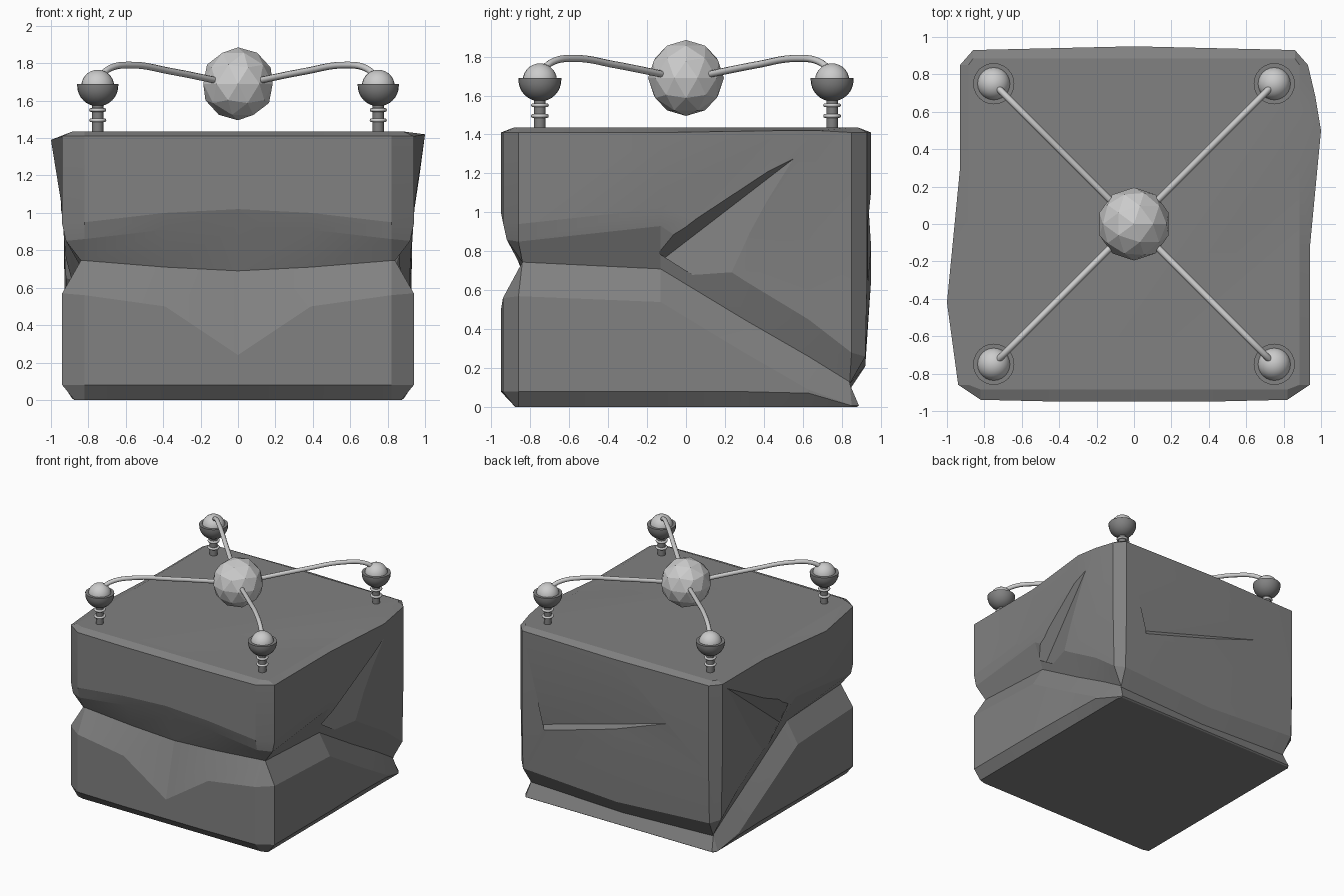
import bpy, bmesh, math
from mathutils import Vector

if "Cube" in bpy.data.objects:
    bpy.data.objects.remove(bpy.data.objects["Cube"])


def grey(name, v):
    m = bpy.data.materials.new(name)
    m.diffuse_color = (v, v, v, 1)
    m.use_nodes = True
    m.node_tree.nodes["Principled BSDF"].inputs["Base Color"].default_value = m.diffuse_color
    return m


DARK = grey("dark_stone", 0.22)


def link(name, bm):
    bmesh.ops.recalc_face_normals(bm, faces=bm.faces)
    me = bpy.data.meshes.new(name)
    bm.to_mesh(me)
    bm.free()
    ob = bpy.data.objects.new(name, me)
    bpy.context.collection.objects.link(ob)
    return ob


def activate(ob):
    bpy.ops.object.select_all(action='DESELECT')
    ob.select_set(True)
    bpy.context.view_layer.objects.active = ob


def smooth(ob, angle):
    activate(ob)
    bpy.ops.object.shade_smooth_by_angle(angle=math.radians(angle))


def clamp(v, lim):
    return max(-lim, min(lim, v))


# Half outline, front centre to back centre:
# x, y, groove lower lip z, groove valley z, groove upper lip z, shoulder z
STATIONS = [
    (0.00, -0.95, 0.24, 0.69, 0.93, 1.02),
    (0.39, -0.95, 0.50, 0.71, 0.91, 1.00),
    (0.82, -0.94, 0.56, 0.745, 0.86, 0.95),
    (0.94, -0.86, 0.57, 0.745, 0.85, 0.94),
    (0.94, -0.13, 0.54, 0.71, 0.93, 1.02),
    (0.93, 0.30, 0.28, 0.45, 0.65, 0.90),
    (0.93, 0.63, 0.09, 0.26, 0.45, 0.82),
    (0.93, 0.85, 0.01, 0.13, 0.28, 0.75),
    (0.86, 0.93, 0.01, 0.12, 0.26, 0.68),
    (0.00, 0.95, 0.01, 0.09, 0.21, 0.65),
]


def column(i, side):
    x, y, low, valley, up, mid = STATIONS[i]
    x *= side
    lip = 0.95 - 0.07 * (1 - min(1, low / 0.1))
    levels = [(0.875, 0), (lip, min(0.08, low * 0.8)), (lip, low), (0.84, valley),
              (0.92, up), (0.96, mid), (0.96, 1.41), (0.885, 1.435)]
    pts = [Vector((clamp(x, l), clamp(y, l), z)) for l, z in levels]
    # uneven bulges along the top edges
    if side > 0 and i == 5:
        pts[6] = Vector((1.0, 0.5, 1.42))
    if side > 0 and i == 6:
        pts[6] = Vector((0.97, 0.68, 1.42))
    if side < 0 and i == 4:
        pts[6] = Vector((-1.0, -0.42, 1.39))
    return pts


# Rock body lofted around the box
n = len(STATIONS)
order = [(i, 1) for i in range(n)] + [(i, -1) for i in range(n - 2, 0, -1)]
bm = bmesh.new()
cols = [[bm.verts.new(p) for p in column(i, s)] for i, s in order]
for a, b in zip(cols, cols[1:] + cols[:1]):
    for k in range(len(a) - 1):
        bm.faces.new((a[k], b[k], b[k + 1], a[k + 1]))
bm.faces.new([c[0] for c in cols])
bm.faces.new([c[-1] for c in cols])
body = link("rock_body", bm)
body.data.materials.append(DARK)


# Wedge cuts: branching cracks on both sides and a ledge at the back
def wedge(points):
    bm = bmesh.new()
    for p in points:
        bm.verts.new(p)
    bmesh.ops.convex_hull(bm, input=bm.verts)
    cutter = link("crack_cutter", bm)
    cutter.data.materials.append(DARK)
    cutter.hide_render = True
    mod = body.modifiers.new("crack", 'BOOLEAN')
    mod.operation = 'DIFFERENCE'
    mod.solver = 'EXACT'
    mod.object = cutter
    activate(body)
    bpy.ops.object.modifier_apply(modifier=mod.name)
    bpy.data.objects.remove(cutter)


wedge([(0.81, -0.17, 0.72), (0.975, 0.61, 1.32), (1.05, -0.05, 1.02), (0.965, 0.38, 0.61)])
wedge([(-0.80, -0.08, 0.71), (-0.94, 0.85, 1.4), (-1.06, 0.05, 1.12), (-0.965, 0.42, 0.59)])
wedge([(0.85, 0.90, 0.62), (-0.7, 0.945, 1.06), (0.28, 1.0, 0.67), (0.6, 0.97, 1.3)])
smooth(body, 11)


# Lathe helper for the corner fittings
def lathe(name, profile, loc, mat=None, seg=24):
    bm = bmesh.new()
    vs = [bm.verts.new((r, 0, z)) for r, z in profile]
    es = [bm.edges.new(e) for e in zip(vs, vs[1:])]
    bmesh.ops.spin(bm, geom=vs + es, axis=(0, 0, 1), cent=(0, 0, 0),
                   angle=2 * math.pi, steps=seg)
    bmesh.ops.remove_doubles(bm, verts=bm.verts, dist=0.0005)
    ob = link(name, bm)
    ob.location = loc
    if mat:
        ob.data.materials.append(mat)
    smooth(ob, 40)


def arc(radius, centre, a0, a1, steps=8):
    return [(radius * math.cos(math.radians(a0 + (a1 - a0) * k / steps)),
             centre + radius * math.sin(math.radians(a0 + (a1 - a0) * k / steps)))
            for k in range(steps + 1)]


for sx in (-1, 1):
    for sy in (-1, 1):
        base = (0.75 * sx, 0.75 * sy, 0)
        # post, bowl and ball
        lathe("post", [(0, 1.41), (0.03, 1.41), (0.03, 1.6), (0, 1.6)], base, DARK)
        lathe("bowl", arc(0.11, 1.68, -90, 0) + [(0.11, 1.69), (0.09, 1.69), (0, 1.68)],
              base, DARK)
        lathe("ball", arc(0.088, 1.677, -90, 90, 14), base)
        for z in (1.495, 1.55):
            bpy.ops.mesh.primitive_torus_add(major_radius=0.036, minor_radius=0.01,
                                             major_segments=24, minor_segments=8,
                                             location=(base[0], base[1], z))
            bpy.context.object.name = "post_ring"
            smooth(bpy.context.object, 60)
        # curved rod to the centre stone
        cu = bpy.data.curves.new("rod", 'CURVE')
        cu.dimensions = '3D'
        cu.bevel_depth = 0.018
        cu.bevel_resolution = 2
        cu.use_fill_caps = True
        path = [(0.745, 1.72), (0.69, 1.77), (0.57, 1.79), (0.36, 1.757), (0.1, 1.705)]
        sp = cu.splines.new('BEZIER')
        sp.bezier_points.add(len(path) - 1)
        for bp, (d, z) in zip(sp.bezier_points, path):
            bp.co = (d * sx, d * sy, z)
            bp.handle_left_type = bp.handle_right_type = 'AUTO'
        rod = bpy.data.objects.new("rod", cu)
        bpy.context.collection.objects.link(rod)
        activate(rod)
        bpy.ops.object.convert(target='MESH')

# Faceted centre stone
bpy.ops.mesh.primitive_ico_sphere_add(subdivisions=2, radius=0.195, location=(0, 0, 1.69))
bpy.context.object.name = "centre_stone"
